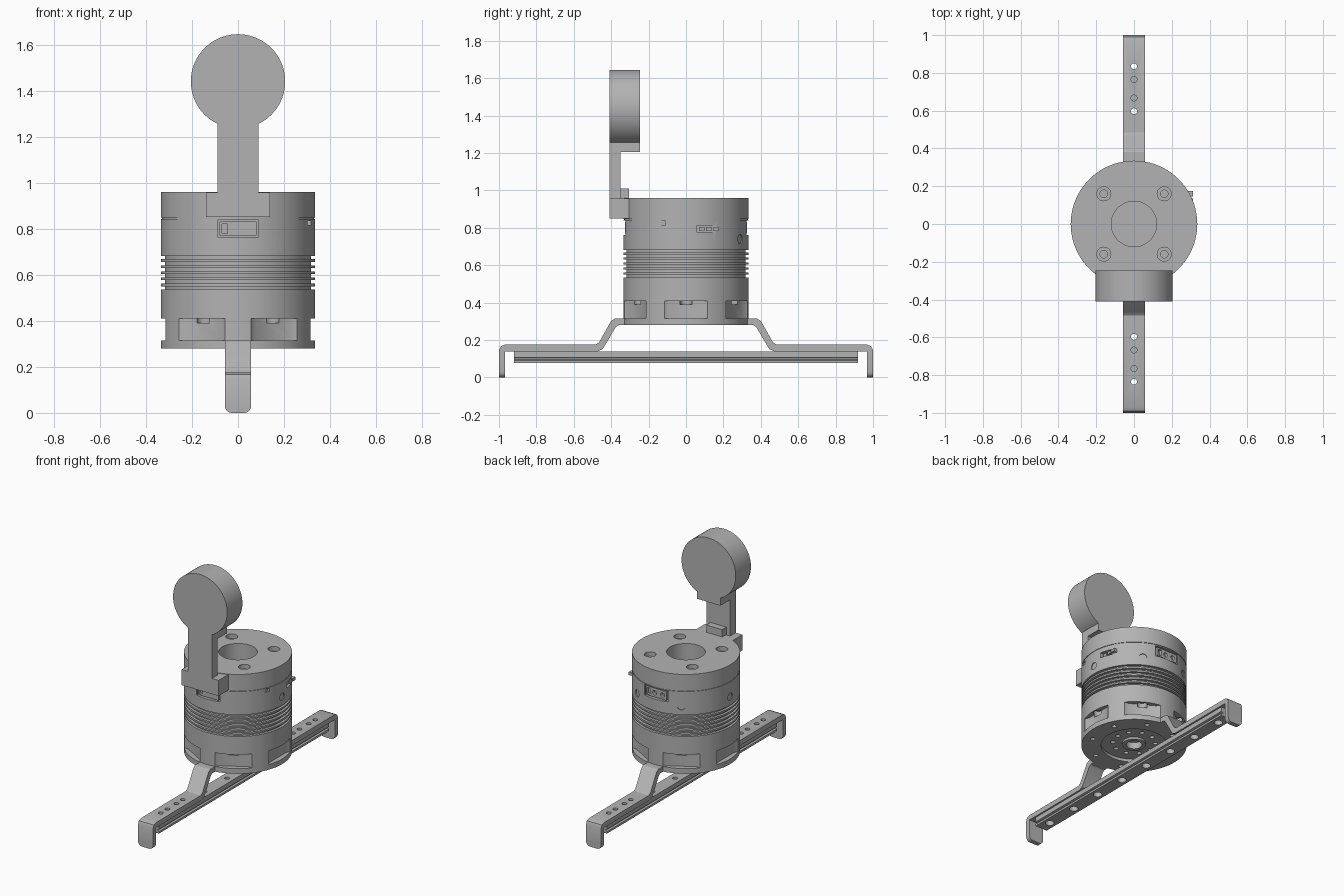
import bpy, bmesh
from math import pi, radians, cos, sin
from mathutils import Matrix, Vector

cube = bpy.data.objects.get("Cube")
if cube:
    bpy.data.objects.remove(cube, do_unlink=True)

grey = bpy.data.materials.new("machined grey")
grey.use_nodes = True
grey.diffuse_color = (0.45, 0.45, 0.45, 1)
grey.node_tree.nodes["Principled BSDF"].inputs["Base Color"].default_value = (0.45, 0.45, 0.45, 1)

# Axis frames: local (u, v, w) to world
ALONG_X = Matrix(((0, 0, 1, 0), (1, 0, 0, 0), (0, 1, 0, 0), (0, 0, 0, 1)))
ALONG_Y = Matrix(((1, 0, 0, 0), (0, 0, 1, 0), (0, 1, 0, 0), (0, 0, 0, 1)))
UPRIGHT = Matrix.Identity(4)


def turn(degrees):
    return Matrix.Rotation(radians(degrees), 4, 'Z')


def finish(bm, name, matrix=UPRIGHT):
    bm.transform(matrix)
    bmesh.ops.recalc_face_normals(bm, faces=bm.faces)
    mesh = bpy.data.meshes.new(name)
    bm.to_mesh(mesh)
    bm.free()
    mesh.materials.append(grey)
    obj = bpy.data.objects.new(name, mesh)
    bpy.context.collection.objects.link(obj)
    return obj


def prism(name, outline, low, high, matrix=UPRIGHT):
    bm = bmesh.new()
    face = bm.faces.new([bm.verts.new((u, v, low)) for u, v in outline])
    new = bmesh.ops.extrude_face_region(bm, geom=[face])["geom"]
    bmesh.ops.translate(bm, vec=(0, 0, high - low),
                        verts=[g for g in new if isinstance(g, bmesh.types.BMVert)])
    return finish(bm, name, matrix)


def box(name, x, y, z, matrix=UPRIGHT):
    return prism(name, [(x[0], y[0]), (x[1], y[0]), (x[1], y[1]), (x[0], y[1])], *z, matrix)


def lathe(name, profile, steps=24, matrix=UPRIGHT):
    bm = bmesh.new()
    verts = [bm.verts.new((r, 0, z)) for r, z in profile]
    edges = [bm.edges.new(pair) for pair in zip(verts, verts[1:])]
    bmesh.ops.spin(bm, geom=verts + edges, cent=(0, 0, 0), axis=(0, 0, 1),
                   angle=2 * pi, steps=steps, use_duplicate=False)
    bmesh.ops.remove_doubles(bm, verts=bm.verts, dist=0.0001)
    return finish(bm, name, matrix)


def rod(r, low, high, matrix=UPRIGHT, steps=24):
    return lathe("cutter", [(0, low), (r, low), (r, high), (0, high)], steps, matrix)


def counterbore(wide, narrow, low, step, high, matrix):
    return lathe("cutter", [(0, low), (wide, low), (wide, step), (narrow, step),
                            (narrow, high), (0, high)], 24, matrix)


def combine(obj, others, operation='DIFFERENCE'):
    for other in others:
        other.hide_render = True
        mod = obj.modifiers.new("cut", 'BOOLEAN')
        mod.operation, mod.solver, mod.object = operation, 'EXACT', other
        bpy.context.view_layer.objects.active = obj
        bpy.ops.object.modifier_apply(modifier=mod.name)
        bpy.data.objects.remove(other, do_unlink=True)


def at(x, y, z, matrix=UPRIGHT):
    return Matrix.Translation((x, y, z)) @ matrix


# Motor body: turned shell with cooling fins, seam, top bore and bottom recess
R = 0.335
profile = [(0, 0.33), (0.05, 0.33), (0.05, 0.285), (0.075, 0.285), (0.075, 0.3), (0.21, 0.3),
           (0.21, 0.28), (R, 0.28), (R, 0.53)]
for i in range(6):
    z = 0.535 + i * 0.0265
    profile += [(R, z), (0.318, z), (0.318, z + 0.015), (R, z + 0.015)]
profile += [(R, 0.843), (0.331, 0.843), (0.331, 0.848), (R, 0.848), (R, 0.96),
            (0.12, 0.96), (0.12, 0.66), (0, 0.66)]
body = lathe("motor_body", profile, 96)

cuts = []
for i in range(6):
    spin = turn(60 * i)
    # Screw pockets between the lower pillars, and shallow round marks above the fins
    cuts.append(prism("cutter", [(0.30, -0.09), (0.312, -0.115), (0.4, -0.125),
                                 (0.4, 0.125), (0.312, 0.115), (0.30, 0.09)], 0.315, 0.41, spin))
    cuts.append(rod(0.032, 0.39, 0.44, spin @ at(0.295, 0, 0)))
    cuts.append(rod(0.025, 0.328, 0.4, spin @ at(0, 0, 0.74, ALONG_X)))
for i in range(4):
    cuts.append(lathe("cutter", [(0, 0.85), (0.02, 0.85), (0.02, 0.93), (0.037, 0.93),
                                 (0.037, 1), (0, 1)], 24, turn(45 + 90 * i) @ at(0.226, 0, 0)))
for i in range(10):
    cuts.append(rod(0.015, 0.2, 0.33, turn(36 * i) @ at(0.135, 0, 0), 16))
for i in range(8):
    cuts.append(rod(0.015, 0.2, 0.31, turn(22.5 + 45 * i) @ at(0.275, 0, 0), 16))
# Connector pockets front and back, side slots
for angle in (0, 180):
    cuts.append(box("cutter", (-0.09, 0.09), (-0.4, -0.295), (0.763, 0.838), turn(angle)))
cuts.append(box("cutter", (0.295, 0.4), (0.06, 0.185), (0.775, 0.812)))
cuts.append(box("cutter", (0.3, 0.4), (-0.145, -0.11), (0.815, 0.836)))
combine(body, cuts)

# Connector sockets
for angle, name in ((0, "front_connector"), (180, "back_connector")):
    spin = turn(angle)
    socket = box(name, (-0.08, 0.08), (-0.325, -0.28), (0.77, 0.831), spin)
    holes = [box("cutter", (-0.07, -0.045), (-0.4, -0.305), (0.78, 0.82), spin)]
    holes += [rod(0.015, -0.4, -0.305, spin @ at(x, 0, 0.8, ALONG_Y)) for x in (-0.01, 0.05)]
    combine(socket, holes)
for i in range(3):
    y = 0.07 + i * 0.038
    box("side_slot_pin", (0.28, 0.312), (y, y + 0.028), (0.783, 0.804))

# Arm: ring head, neck, lip, clamp base and screw tab
arm = rod(0.205, -0.41, -0.245, at(0, 0, 1.44, ALONG_Y), 72)
arm.name = "arm"
combine(arm, [
    box("neck", (-0.09, 0.09), (-0.41, -0.35), (0.86, 1.32)),
    box("lip", (-0.09, 0.09), (-0.36, -0.245), (1.205, 1.32)),
    box("base", (-0.14, 0.14), (-0.41, -0.305), (0.85, 0.957)),
    box("tab", (-0.06, 0.06), (-0.36, -0.305), (0.94, 1.01)),
], 'UNION')
holes = [rod(0.073, -0.5, -0.1, at(0, 0, 1.44, ALONG_Y), 48)]
screws = [(0.16 * sin(i * pi / 3), 1.44 + 0.16 * cos(i * pi / 3)) for i in range(6)]
for x, z in screws + [(0, 0.985), (0.065, 0.91), (-0.065, 0.91)]:
    holes.append(counterbore(0.036, 0.02, -0.5, -0.375, -0.1, at(x, 0, z, ALONG_Y)))
combine(arm, holes)

# Rail: grooved bar under the stand with screw holes
side = [(0.046, 0.14), (0.046, 0.108), (0.034, 0.104), (0.034, 0.096), (0.046, 0.092), (0.046, 0.078)]
rail = prism("rail", side + [(-x, z) for x, z in reversed(side)], -0.92, 0.92, ALONG_Y)
combine(rail, [counterbore(0.028, 0.016, 0, 0.11, 0.2, at(0, s * y, 0))
               for s in (-1, 1) for y in (0.12, 0.36, 0.597, 0.835)])

# Stand legs: bent straps from the flange down to the feet
strap = [(0.3, 0.315), (0.38, 0.315), (0.4, 0.303), (0.465, 0.188), (0.485, 0.175), (0.97, 0.175),
         (0.991, 0.166), (1, 0.145), (1, 0), (0.968, 0), (0.968, 0.14), (0.47, 0.14),
         (0.445, 0.152), (0.375, 0.27), (0.36, 0.28), (0.3, 0.28)]
for s, name in ((-1, "front_leg"), (1, "back_leg")):
    leg = prism(name, [(s * y, z) for y, z in strap], -0.057, 0.057, ALONG_X)
    bm = bmesh.new()
    bm.from_mesh(leg.data)
    corners = [e for e in bm.edges if all(v.co.z < 0.01 for v in e.verts)
               and abs(e.verts[0].co.x - e.verts[1].co.x) < 0.01]
    bmesh.ops.bevel(bm, geom=corners, offset=0.03, segments=5, profile=0.5, affect='EDGES')
    bm.to_mesh(leg.data)
    bm.free()
    combine(leg, [rod(0.016, 0.1, 0.25, at(0, s * y, 0)) for y in (0.597, 0.667, 0.765, 0.835)])

# Smooth the round surfaces, keep edges crisp
for obj in bpy.context.scene.objects:
    obj.select_set(obj.type == 'MESH')
bpy.context.view_layer.objects.active = body
bpy.ops.object.shade_smooth_by_angle(angle=radians(30))
